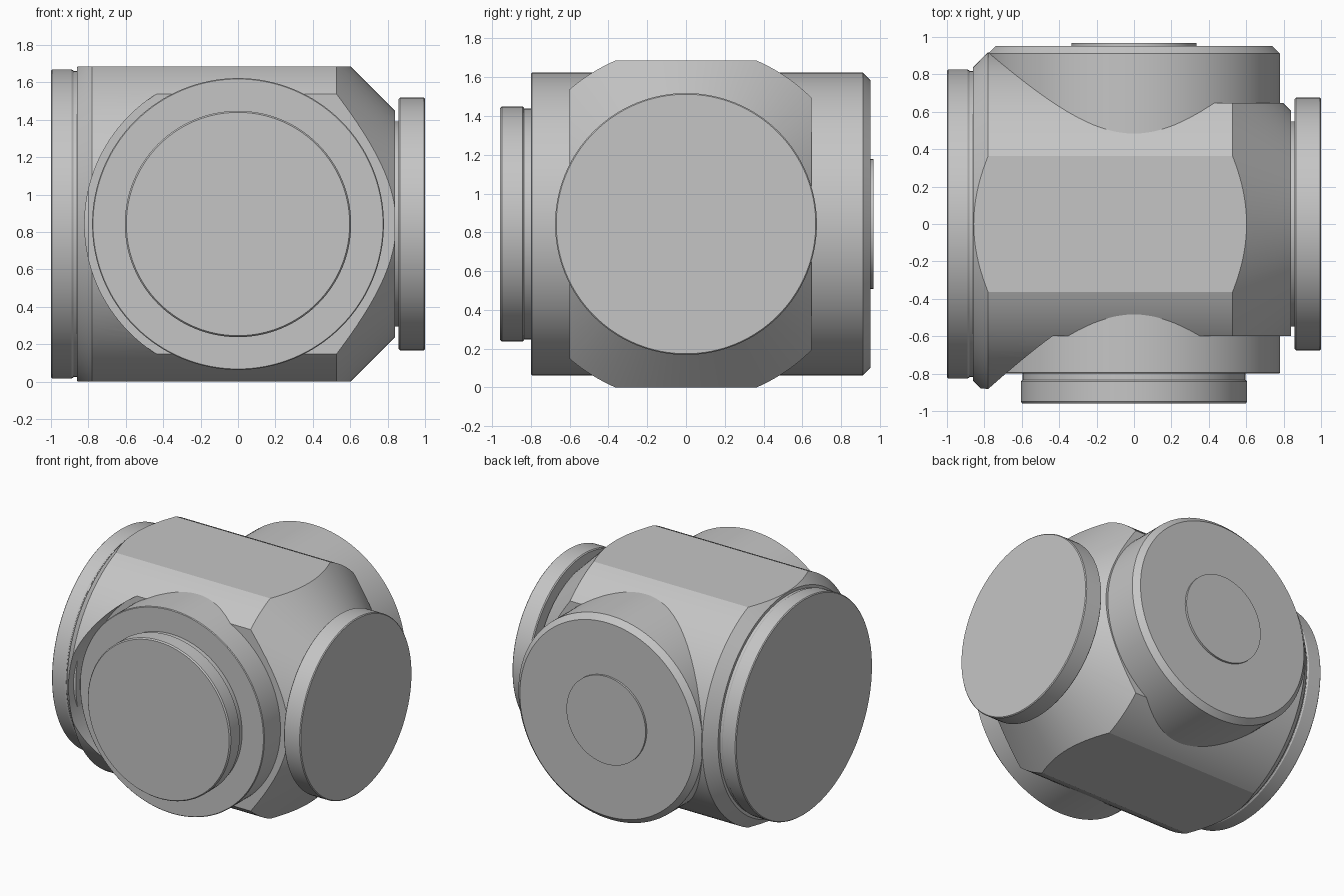
import bpy, bmesh, math

SEG = 128
MID = 0.843          # height of all axes

if "Cube" in bpy.data.objects:
    bpy.data.objects.remove(bpy.data.objects["Cube"], do_unlink=True)

grey = bpy.data.materials.new("plain grey")
grey.use_nodes = True
COLOUR = (0.56, 0.56, 0.56, 1)
grey.diffuse_color = COLOUR
grey.node_tree.nodes["Principled BSDF"].inputs["Base Color"].default_value = COLOUR


def finish(name, bm):
    bmesh.ops.recalc_face_normals(bm, faces=bm.faces[:])
    mesh = bpy.data.meshes.new(name)
    bm.to_mesh(mesh)
    bm.free()
    mesh.materials.append(grey)
    obj = bpy.data.objects.new(name, mesh)
    obj.location.z = MID
    bpy.context.collection.objects.link(obj)
    return obj


def activate(obj):
    bpy.ops.object.select_all(action="DESELECT")
    obj.select_set(True)
    bpy.context.view_layer.objects.active = obj


def smooth(obj):
    activate(obj)
    bpy.ops.object.shade_smooth_by_angle(angle=math.radians(12))


def lathe(name, axis, profile):
    """Closed solid of revolution; profile holds (position on axis, radius)."""
    bm = bmesh.new()
    rings = []
    for pos, rad in profile:
        ring = []
        for i in range(SEG):
            a = math.tau * i / SEG
            c, s = rad * math.cos(a), rad * math.sin(a)
            ring.append(bm.verts.new((pos, c, s) if axis == "x" else (s, pos, c)))
        rings.append(ring)
    for lower, upper in zip(rings, rings[1:]):
        for i in range(SEG):
            j = (i + 1) % SEG
            bm.faces.new((lower[i], lower[j], upper[j], upper[i]))
    bm.faces.new(rings[0])
    bm.faces.new(rings[-1])
    return finish(name, bm)


def prism(name, outline, y0, y1):
    """Outline in x and z, extruded along y."""
    bm = bmesh.new()
    face = bm.faces.new([bm.verts.new((x, y0, z)) for x, z in outline])
    extruded = bmesh.ops.extrude_face_region(bm, geom=[face])["geom"]
    verts = [v for v in extruded if isinstance(v, bmesh.types.BMVert)]
    bmesh.ops.translate(bm, verts=verts, vec=(0, y1 - y0, 0))
    return finish(name, bm)


def rectangle(x0, x1, z0, z1):
    return [(x0, z0), (x1, z0), (x1, z1), (x0, z1)]


def cut(obj, cutter):
    cutter.hide_render = True
    activate(obj)
    mod = obj.modifiers.new("cut", "BOOLEAN")
    mod.operation = "DIFFERENCE"
    mod.solver = "EXACT"
    mod.object = cutter
    bpy.ops.object.modifier_apply(modifier=mod.name)
    bpy.data.objects.remove(cutter, do_unlink=True)


# Main body: a barrel with a long cone on the left and a short one on the right
body = lathe("body", "x", [(-0.86, 0.84), (-0.78, 0.918), (0.527, 0.918), (0.84, 0.605)])

# Flats on top and bottom
for side in (-1, 1):
    cut(body, prism("flat_cutter", rectangle(-1.3, 1.3, side * 0.843, side * 1.3), -1.3, 1.3))

# Front pocket, rounded towards one end and open at the other
arc = [math.radians(90 + 180 * i / 64) for i in range(65)]
pocket = [(0.82 * math.cos(a), 0.82 * math.sin(a)) for a in arc]
pocket += [(1.3, -0.82), (1.3, 0.82)]
cut(body, prism("front_pocket_cutter", pocket, -0.6, -1.3))

# Back flat, only on the left half
cut(body, prism("back_flat_cutter", rectangle(0.05, 1.3, -0.9, 0.9), 0.648, 1.3))
smooth(body)

# Flanges and round end plates
PARTS = {
    "front_flange": ("y", [(-0.4, 0.78), (-0.795, 0.78), (-0.8, 0.775)]),
    "front_neck": ("y", [(-0.75, 0.595), (-0.85, 0.595)]),
    "front_plate": ("y", [(-0.835, 0.598), (-0.842, 0.605), (-0.95, 0.605), (-0.96, 0.597)]),
    "back_flange": ("y", [(0.4, 0.78), (0.912, 0.78), (0.952, 0.74)]),
    "back_boss": ("y", [(0.9, 0.335), (0.967, 0.335)]),
    "left_neck": ("x", [(0.8, 0.548), (0.9, 0.548)]),
    "left_plate": ("x", [(0.858, 0.668), (0.865, 0.675), (0.994, 0.675), (1.0, 0.669)]),
    "right_neck": ("x", [(-0.8, 0.818), (-0.9, 0.818)]),
    "right_plate": ("x", [(-0.88, 0.82), (-0.89, 0.826), (-0.994, 0.826), (-1.0, 0.82)]),
}
for name, (axis, profile) in PARTS.items():
    smooth(lathe(name, axis, profile))
